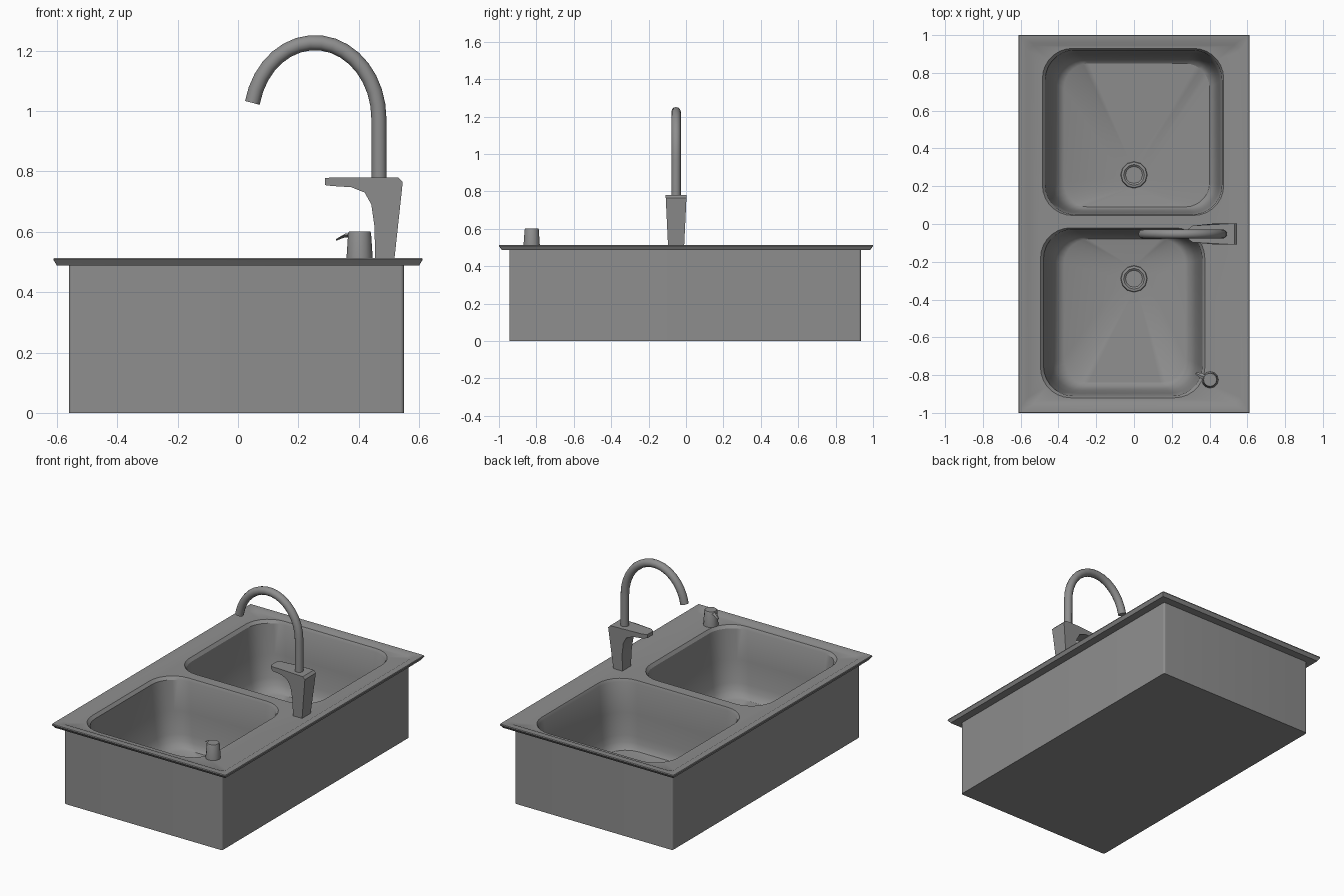
import bpy, bmesh, math
from mathutils import Vector

cube = bpy.data.objects.get("Cube")
if cube:
    bpy.data.objects.remove(cube, do_unlink=True)

steel = bpy.data.materials.new("grey steel")
steel.use_nodes = True
GREY = (0.27, 0.27, 0.27, 1)
steel.diffuse_color = GREY
steel.node_tree.nodes["Principled BSDF"].inputs["Base Color"].default_value = GREY


def finish(name, bm, angle=30):
    bmesh.ops.recalc_face_normals(bm, faces=bm.faces)
    mesh = bpy.data.meshes.new(name)
    bm.to_mesh(mesh)
    bm.free()
    mesh.materials.append(steel)
    mesh.shade_smooth()
    mesh.set_sharp_from_angle(angle=math.radians(angle))
    obj = bpy.data.objects.new(name, mesh)
    bpy.context.collection.objects.link(obj)
    return obj


def rounded_ring(bm, bounds, r, z, steps=8):
    """Rounded rectangle of vertices; bounds are x0, x1, y0, y1."""
    x0, x1, y0, y1 = bounds
    corners = [(x1 - r, y1 - r), (x0 + r, y1 - r), (x0 + r, y0 + r), (x1 - r, y0 + r)]
    ring = []
    for quarter, (cx, cy) in enumerate(corners):
        for k in range(steps):
            a = math.pi / 2 * (quarter + k / (steps - 1))
            ring.append(bm.verts.new((cx + r * math.cos(a), cy + r * math.sin(a), z)))
    return ring


def circle_ring(bm, center, r, z, sides):
    return [bm.verts.new((center[0] + r * math.cos(math.tau * k / sides),
                          center[1] + r * math.sin(math.tau * k / sides), z))
            for k in range(sides)]


def loft(bm, rings):
    for a, b in zip(rings, rings[1:]):
        for i in range(len(a)):
            j = (i + 1) % len(a)
            bm.faces.new((a[i], a[j], b[j], b[i]))


def rect(hx, hy, cx=0, cy=0):
    return (cx - hx, cx + hx, cy - hy, cy + hy)


def ring_edges(bm, ring):
    return [bm.edges.get((v, ring[i - 1])) for i, v in enumerate(ring)]


# Basin: box, rim and stepped deck as one shell
bm = bmesh.new()
case = rect(0.555, 0.94, -0.005, -0.005)
shell = [rounded_ring(bm, case, 0.012, 0),
         rounded_ring(bm, case, 0.012, 0.488),
         rounded_ring(bm, rect(0.6, 0.985), 0.004, 0.488),
         rounded_ring(bm, rect(0.612, 1.0), 0.004, 0.508),
         rounded_ring(bm, rect(0.61, 0.998), 0.004, 0.514),
         rounded_ring(bm, rect(0.572, 0.96), 0.03, 0.514),
         rounded_ring(bm, rect(0.557, 0.945), 0.03, 0.506)]
loft(bm, shell)
bm.faces.new(shell[0])
deck_edges = ring_edges(bm, shell[-1])

# Two bowls: opening bounds, floor bounds, drain centre
bowls = [((-0.485, 0.475, 0.045, 0.93), (-0.37, 0.4, 0.09, 0.85), (0, 0.26)),
         ((-0.495, 0.375, -0.92, -0.02), (-0.37, 0.27, -0.84, -0.08), (0, -0.29))]
# Wall steps: blend from opening to floor, height
wall = [(0, 0.506), (0.13, 0.488), (0.3, 0.3), (0.48, 0.16), (0.62, 0.12),
        (0.8, 0.092), (1, 0.08)]
for opening, floor, drain in bowls:
    rings = []
    for t, z in wall:
        bounds = [a + (b - a) * t for a, b in zip(opening, floor)]
        rings.append(rounded_ring(bm, bounds, 0.16 - 0.03 * t, z))
    rings.append(rounded_ring(bm, rect(0.07, 0.07, *drain), 0.066, 0.06))
    loft(bm, rings)
    bm.faces.new(rings[-1])
    deck_edges += ring_edges(bm, rings[0])
bmesh.ops.triangle_fill(bm, edges=deck_edges, use_beauty=True)
finish("sink_basin", bm)

# Drain fittings
for label, (_, _, drain) in zip(("back", "front"), bowls):
    bm = bmesh.new()
    rings = [circle_ring(bm, drain, r, z, 12) for r, z in
             ((0.072, 0.055), (0.068, 0.07), (0.055, 0.072), (0.045, 0.064))]
    loft(bm, rings)
    bm.faces.new(rings[-1])
    bm.faces.new(rings[0])
    finish(label + "_drain", bm)

# Faucet body: side profile given a width that tapers to base and lever tip
TAP_Y = -0.053
profile = [(0.455, 0.506), (0.518, 0.506), (0.546, 0.765), (0.532, 0.78), (0.43, 0.78),
           (0.31, 0.78), (0.288, 0.778), (0.288, 0.755), (0.31, 0.752), (0.375, 0.748),
           (0.42, 0.73), (0.442, 0.69), (0.452, 0.62)]
bm = bmesh.new()
sides = []
for s in (-1, 1):
    loop = []
    for x, z in profile:
        half = 0.043 + 0.013 * (z - 0.506) / 0.274
        if x < 0.43:
            half -= 0.014 * (0.43 - x) / 0.14
        if x < 0.3:
            half -= 0.014
        loop.append(bm.verts.new((x, TAP_Y + s * half, z)))
    sides.append(loop)
    bm.faces.new(loop)
loft(bm, sides)
finish("faucet_body", bm, 25)

# Gooseneck spout swept along its arch
path = [Vector((0.468, 0, 0.76))]
for k in range(17):
    a = math.radians(168) * k / 16
    path.append(Vector((0.255 + 0.212 * math.cos(a), 0, 0.975 + 0.252 * math.sin(a))))
bm = bmesh.new()
rings = []
for i, p in enumerate(path):
    tangent = (path[min(i + 1, len(path) - 1)] - path[max(i - 1, 0)]).normalized()
    out = Vector((tangent.z, 0, -tangent.x))
    rings.append([bm.verts.new(p + Vector((0, TAP_Y, 0)) + 0.025 * (
        out * math.cos(math.tau * k / 12) + Vector((0, math.sin(math.tau * k / 12), 0))))
        for k in range(12)])
loft(bm, rings)
bm.faces.new(rings[0])
bm.faces.new(rings[-1])
finish("faucet_spout", bm, 40)

# Soap dispenser
SOAP = (0.403, -0.825)
bm = bmesh.new()
rings = [circle_ring(bm, SOAP, r, z, 12) for r, z in
         ((0.044, 0.506), (0.038, 0.595), (0.035, 0.601))]
loft(bm, rings)
bm.faces.new(rings[0])
bm.faces.new(rings[-1])
finish("soap_dispenser", bm)

# Dispenser nozzle: short tapering beak
bm = bmesh.new()
rings = []
for x, y, z, w, h in ((0.385, -0.817, 0.59, 0.013, 0.008), (0.355, -0.803, 0.588, 0.013, 0.006),
                      (0.326, -0.79, 0.574, 0.005, 0.003)):
    rings.append([bm.verts.new((x + 0.4 * w * c, y + w * c, z + h * s))
                  for c, s in ((1, 0), (0, 1), (-1, 0), (0, -1))])
loft(bm, rings)
bm.faces.new(rings[0])
bm.faces.new(rings[-1])
finish("soap_nozzle", bm)
